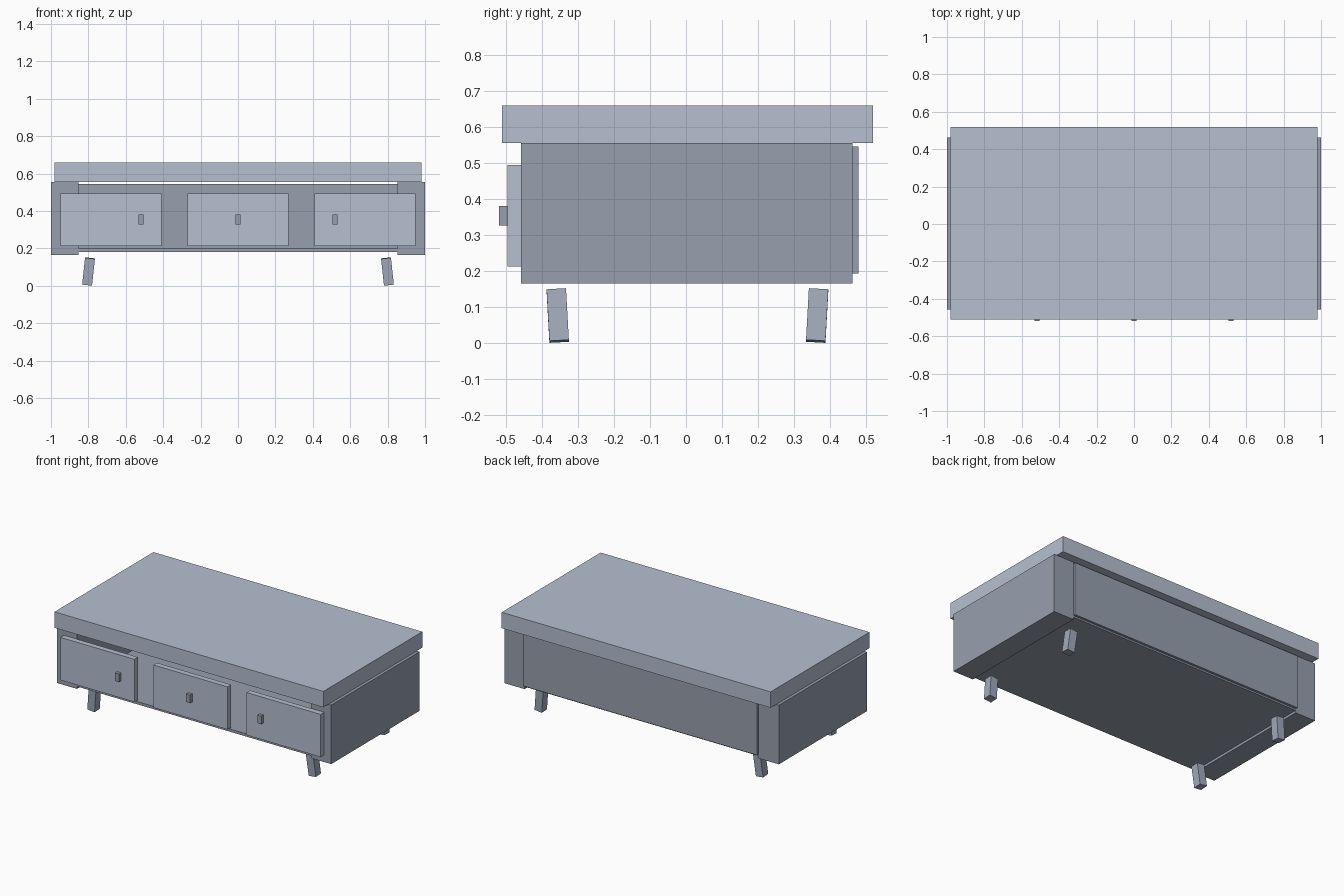
import bpy, bmesh
from mathutils import Vector, Euler, Matrix

if "Cube" in bpy.data.objects:
    bpy.data.objects.remove(bpy.data.objects["Cube"])


def paint(name, rgb):
    mat = bpy.data.materials.new(name)
    mat.diffuse_color = (*rgb, 1)
    mat.use_nodes = True
    mat.node_tree.nodes["Principled BSDF"].inputs["Base Color"].default_value = mat.diffuse_color
    return mat


LIGHT = paint("light_slate", (0.47, 0.53, 0.64))
MID = paint("mid_slate", (0.36, 0.41, 0.50))
DARK = paint("dark_slate", (0.31, 0.35, 0.42))


def box(name, lo, hi, mat, tilt=(0, 0, 0)):
    """Box between two corners, optionally tilted about its centre."""
    lo, hi = Vector(lo), Vector(hi)
    mesh = bpy.data.meshes.new(name)
    bm = bmesh.new()
    bmesh.ops.create_cube(bm, size=1, matrix=Matrix.Diagonal((*(hi - lo), 1)))
    bm.to_mesh(mesh)
    bm.free()
    mesh.materials.append(mat)
    obj = bpy.data.objects.new(name, mesh)
    obj.location = (lo + hi) / 2
    obj.rotation_euler = Euler(tilt)
    bpy.context.collection.objects.link(obj)
    return obj


# Table top
box("table_top", (-0.98, -0.511, 0.555), (0.98, 0.519, 0.660), LIGHT)

# Open case: floor and back board between the thick sides
box("case_floor", (-0.853, -0.458, 0.182), (0.853, 0.462, 0.200), DARK)
box("back_board", (-0.853, 0.460, 0.193), (0.853, 0.478, 0.545), DARK)

for side, sx in (("left", -1), ("right", 1)):
    # Thick side block
    xs = sorted((sx * 0.853, sx * 1.0))
    box(f"{side}_side", (xs[0], -0.458, 0.166), (xs[1], 0.462, 0.555), DARK)

    # Short legs, splayed sideways and leaning inward front to back
    for end, sy, y in (("front", -1, -0.356), ("back", 1, 0.364)):
        box(f"{end}_{side}_leg",
            (sx * 0.799 - 0.0265, y - 0.027, 0.0045),
            (sx * 0.799 + 0.0265, y + 0.027, 0.1485), MID,
            (-sy * 0.055, -sx * 0.107, 0))

# Drawer fronts with small handles; outer handles sit towards the middle
for name, x, handle_x in (("left", -0.679, -0.519),
                          ("middle", 0, 0),
                          ("right", 0.679, 0.519)):
    box(f"{name}_drawer_front", (x - 0.27, -0.495, 0.213), (x + 0.27, -0.458, 0.494), LIGHT)
    box(f"{name}_drawer_handle", (handle_x - 0.014, -0.519, 0.327),
        (handle_x + 0.014, -0.495, 0.380), DARK)
